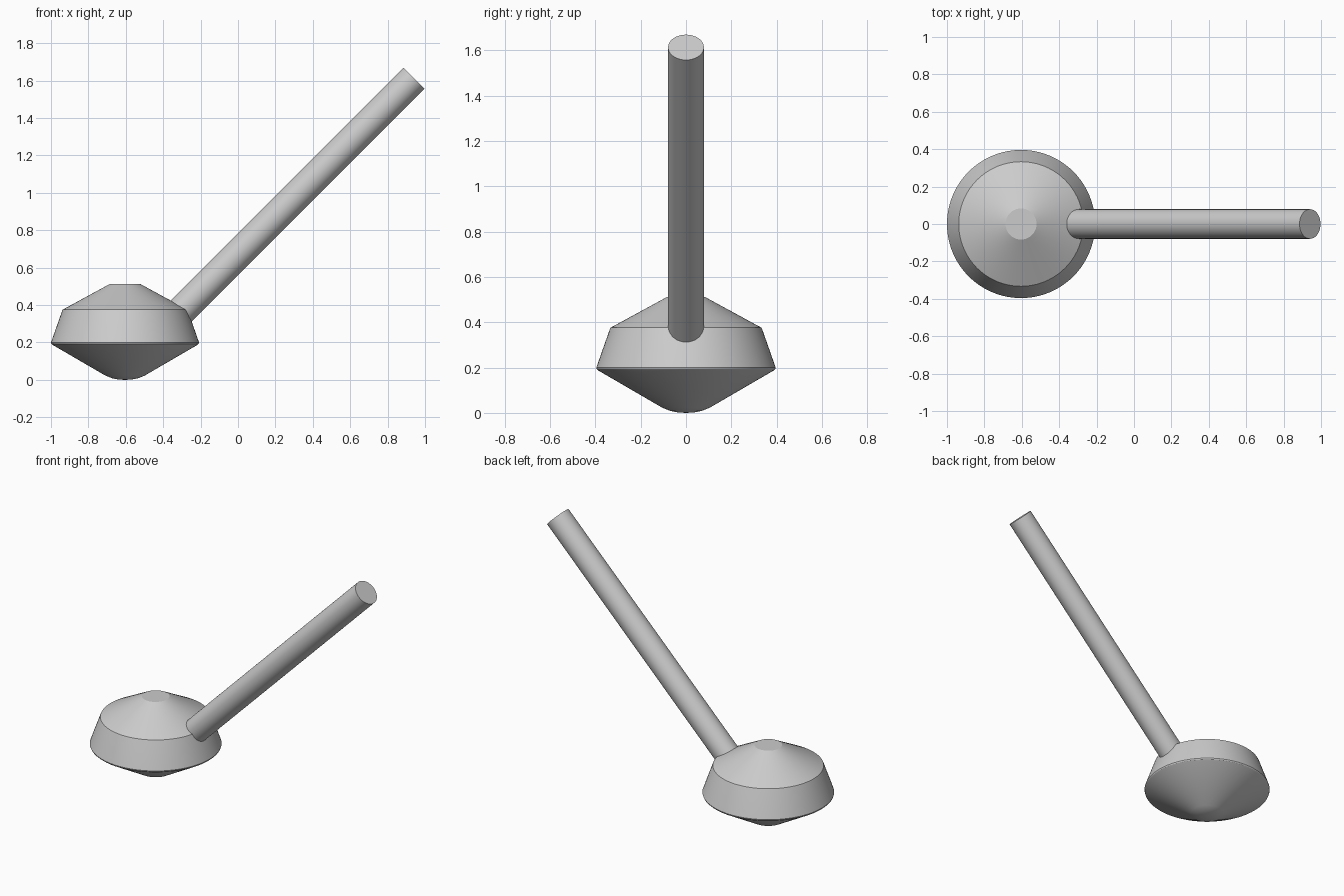
import bpy, bmesh, math
from mathutils import Vector

cube = bpy.data.objects.get("Cube")
if cube:
    bpy.data.objects.remove(cube, do_unlink=True)

grey = bpy.data.materials.new("plain grey")
grey.use_nodes = True
colour = (0.6, 0.6, 0.6, 1)
grey.diffuse_color = colour
grey.node_tree.nodes["Principled BSDF"].inputs["Base Color"].default_value = colour


def finish(obj):
    obj.data.materials.append(grey)
    bpy.ops.object.select_all(action="DESELECT")
    obj.select_set(True)
    bpy.context.view_layer.objects.active = obj
    bpy.ops.object.shade_smooth_by_angle(angle=math.radians(22))


def lathe(name, profile, location, segments=96):
    bm = bmesh.new()
    verts = [bm.verts.new((r, 0, z)) for r, z in profile]
    edges = [bm.edges.new(pair) for pair in zip(verts, verts[1:])]
    bmesh.ops.spin(bm, geom=verts + edges, cent=(0, 0, 0), axis=(0, 0, 1),
                   angle=math.tau, steps=segments)
    bmesh.ops.remove_doubles(bm, verts=bm.verts, dist=0.0005)
    bmesh.ops.recalc_face_normals(bm, faces=bm.faces)
    mesh = bpy.data.meshes.new(name)
    bm.to_mesh(mesh)
    bm.free()
    obj = bpy.data.objects.new(name, mesh)
    bpy.context.collection.objects.link(obj)
    obj.location = location
    finish(obj)
    return obj


# Turned head: rounded tip, lower cone, softened rim, sloped wall, upper cone, flat cap
lathe("head", [(0, 0), (0.035, 0.002), (0.07, 0.009), (0.105, 0.023),
               (0.387, 0.187), (0.394, 0.193), (0.396, 0.2), (0.393, 0.208),
               (0.337, 0.367), (0.333, 0.376),
               (0.083, 0.512), (0, 0.512)], (-0.604, 0, 0))

# Straight round handle, leaning up to the left and sunk into the head
start, end = Vector((-0.4, 0, 0.272)), Vector((0.941, 0, 1.613))
axis = end - start
bpy.ops.mesh.primitive_cylinder_add(vertices=64, radius=0.079, depth=axis.length,
                                    location=(start + end) / 2,
                                    rotation=axis.to_track_quat("Z", "Y").to_euler())
handle = bpy.context.object
handle.name = "handle"
finish(handle)
